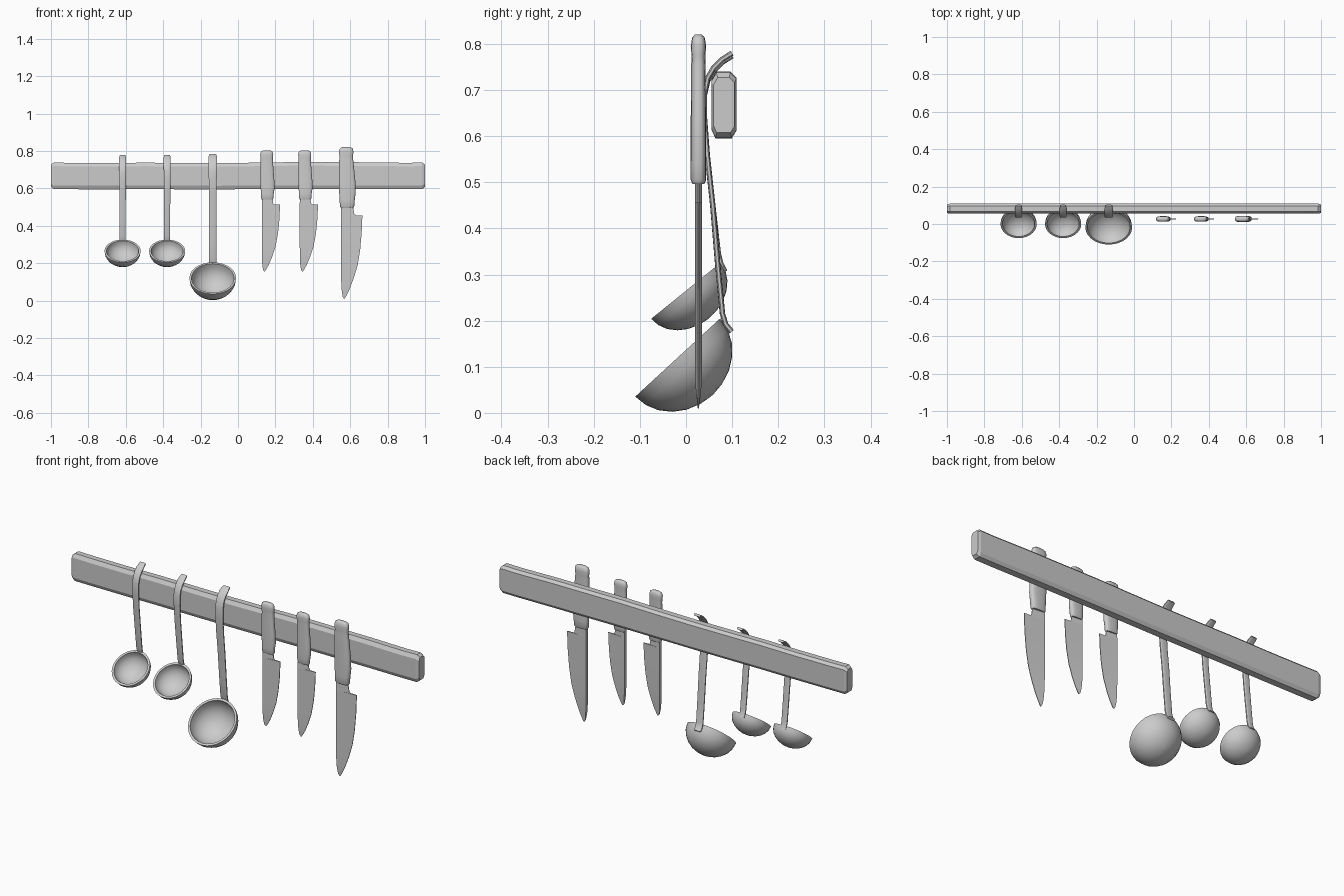
import bpy, bmesh, math, random
from mathutils import Vector

random.seed(4)
if "Cube" in bpy.data.objects:
    bpy.data.objects.remove(bpy.data.objects["Cube"])

grey = bpy.data.materials.new("light_grey")
grey.use_nodes = True
grey.diffuse_color = (0.6, 0.6, 0.6, 1)
grey.node_tree.nodes["Principled BSDF"].inputs["Base Color"].default_value = (0.6, 0.6, 0.6, 1)


def loft(name, rings, angle=40):
    """Skin a list of equal-sized point rings and cap both ends."""
    bm = bmesh.new()
    loops = [[bm.verts.new(p) for p in ring] for ring in rings]
    for a, b in zip(loops, loops[1:]):
        for i in range(len(a)):
            j = (i + 1) % len(a)
            bm.faces.new((a[i], a[j], b[j], b[i]))
    bm.faces.new(loops[0])
    bm.faces.new(loops[-1])
    bmesh.ops.recalc_face_normals(bm, faces=bm.faces)
    mesh = bpy.data.meshes.new(name)
    bm.to_mesh(mesh)
    bm.free()
    obj = bpy.data.objects.new(name, mesh)
    bpy.context.collection.objects.link(obj)
    mesh.materials.append(grey)
    bpy.ops.object.select_all(action='DESELECT')
    obj.select_set(True)
    bpy.context.view_layer.objects.active = obj
    bpy.ops.object.shade_smooth_by_angle(angle=math.radians(angle))
    return obj


def oval(n, power):
    """Unit rounded-square section."""
    pts = []
    for i in range(n):
        a = math.tau * (i + 0.5) / n
        c, s = math.cos(a), math.sin(a)
        pts.append((math.copysign(abs(c) ** power, c), math.copysign(abs(s) ** power, s)))
    return pts


# Wall rail: chamfered bar with slightly uneven, hand-cut edges
def rail():
    section = [(-.027, .052), (-.016, .071), (.014, .071), (.027, .058),
               (.027, -.055), (.017, -.071), (-.018, -.071), (-.027, -.052)]
    stations = [(-1, .84), (-.985, 1)] + [(-.9 + i * .2, 1) for i in range(10)] + [(.985, 1), (1, .84)]
    rings = []
    for x, s in stations:
        wob = random.uniform(-.003, .003) if abs(x) < .95 else 0
        rings.append([(x, .082 + y * s, .667 + z * s + (wob if z > 0 else wob * .4))
                      for y, z in section])
    loft("wall_rail", rings, 15)


# Ladle bowl: thin-walled half ellipsoid tilted forward
def bowl(name, x, y, z, r, depth, tilt):
    centre = Vector((x, y, z))
    side = Vector((1, 0, 0))
    up = Vector((0, math.cos(tilt), math.sin(tilt)))
    down = Vector((0, math.sin(tilt), -math.cos(tilt)))
    angles = [math.radians(a) for a in (2, 15, 30, 45, 60, 75, 90)]
    wall = .011
    profile = [(r * math.sin(a), depth * math.cos(a)) for a in angles]
    profile += [((r - wall) * math.sin(a), (depth - wall) * math.cos(a)) for a in reversed(angles)]
    rings = []
    for rad, d in profile:
        rings.append([centre + side * (rad * math.cos(t)) + up * (rad * math.sin(t)) + down * d
                      for t in (math.tau * i / 28 for i in range(28))])
    loft(name, rings)


# Ladle handle: flattened bar swept from the bowl up to the hook
def ladle_handle(name, x, path, wide_low, wide_top):
    pts = [Vector((0, y, z)) for y, z in path]
    rings = []
    for i, p in enumerate(pts):
        t = (pts[min(i + 1, len(pts) - 1)] - pts[max(i - 1, 0)]).normalized()
        n = Vector((0, t.z, -t.y))
        w = wide_low + (wide_top - wide_low) * i / (len(pts) - 1)
        if i == len(pts) - 1:
            w *= .8
        rings.append([p + Vector((x + u * w / 2, 0, 0)) + n * (v * .006) for u, v in oval(12, .6)])
    loft(name, rings, 50)


hook = [(.058, .45), (.046, .56), (.04, .64), (.04, .69), (.047, .72), (.06, .742), (.078, .76), (.1, .774)]
for label, x in (("left_end", -.617), ("middle", -.379)):
    bowl("small_ladle_bowl_" + label, x, 0, .265, .097, .078, .68)
    ladle_handle("small_ladle_handle_" + label, x, [(.084, .306), (.075, .325), (.07, .345)] + hook, .031, .04)
bowl("large_ladle_bowl", -.135, -.018, .12, .125, .111, .744)
ladle_handle("large_ladle_handle", -.135,
             [(.099, .176), (.086, .192), (.079, .215), (.068, .33)]
             + [(y, z + .006 * (z > .7)) for y, z in hook], .038, .048)


# Knives: rows run from top to bottom as (z, spine x, edge x)
def knife(name, x, grip, blade):
    y = .027
    rings = []
    for i, (z, a, b, thick) in enumerate(grip):
        rings.append([(x + (a + b) / 2 + u * (b - a) / 2, y + v * thick, z) for u, v in oval(16, .65)])
    loft(name + "_handle", rings, 50)
    rings = []
    for z, a, b in blade:
        t = .008 * min(1, (b - a) / .05)
        rings.append([(x + a, y - t, z), (x + b, y - .0015, z), (x + b, y + .0015, z), (x + a, y + t, z)])
    loft(name + "_blade", rings, 30)


small_grip = [(.802, -.022, .02, .008), (.796, -.032, .031, .013), (.78, -.036, .035, .015),
              (.764, -.034, .033, .014), (.75, -.033, .033, .014), (.7, -.034, .036, .014),
              (.64, -.034, .041, .015), (.6, -.033, .042, .015), (.57, -.032, .037, .015),
              (.548, -.031, .036, .014), (.54, -.027, .032, .011)]
small_blade = [(.55, -.026, .03), (.52, -.027, .034), (.513, -.027, .04), (.513, -.027, .071),
               (.43, -.027, .067), (.36, -.027, .06), (.29, -.027, .047), (.23, -.026, .027),
               (.19, -.024, .01), (.165, -.02, -.004), (.156, -.014, -.01)]
for label, x in (("inner", .154), ("middle", .357)):
    knife("small_knife_" + label, x, small_grip, small_blade)

large_grip = [(.82, -.024, .022, .008), (.813, -.036, .034, .014), (.795, -.041, .038, .017),
              (.773, -.038, .035, .015), (.755, -.039, .036, .016), (.7, -.041, .042, .016),
              (.64, -.041, .048, .017), (.58, -.04, .05, .017), (.54, -.037, .045, .017),
              (.505, -.036, .042, .017), (.496, -.03, .037, .013)]
large_blade = [(.505, -.03, .035), (.464, -.03, .042), (.456, -.03, .05), (.456, -.03, .085),
               (.36, -.03, .081), (.27, -.03, .073), (.19, -.03, .06), (.12, -.029, .039),
               (.06, -.026, .016), (.022, -.021, -.003), (.01, -.014, -.01)]
knife("large_knife", .58, large_grip, large_blade)

rail()
